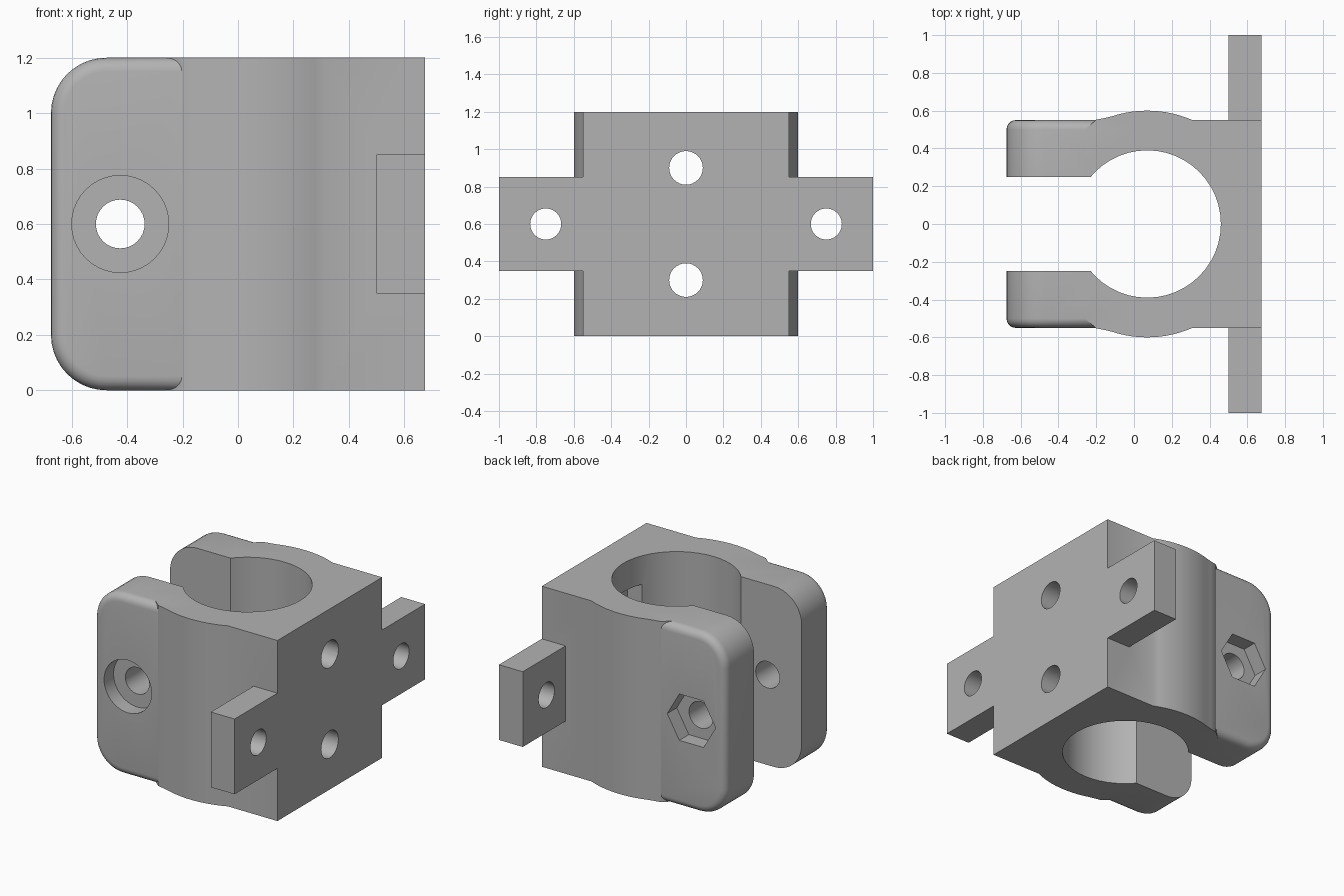
import bpy, bmesh
from math import sin, cos, pi, radians

cube = bpy.data.objects.get("Cube")
if cube:
    bpy.data.objects.remove(cube, do_unlink=True)

grey = bpy.data.materials.new("plain grey")
grey.use_nodes = True
grey.diffuse_color = (0.45, 0.45, 0.45, 1)
grey.node_tree.nodes["Principled BSDF"].inputs["Base Color"].default_value = (0.45, 0.45, 0.45, 1)

HEIGHT = 1.2
BORE_X = 0.07
PLACE = {"x": lambda a, b, t: (t, a, b),
         "y": lambda a, b, t: (a, t, b),
         "z": lambda a, b, t: (a, b, t)}


def prism(name, points, axis, start, end):
    """Extrude a flat outline along an axis."""
    bm = bmesh.new()
    low, high = [[bm.verts.new(PLACE[axis](a, b, t)) for a, b in points] for t in (start, end)]
    bm.faces.new(low)
    bm.faces.new(high)
    n = len(points)
    for i in range(n):
        j = (i + 1) % n
        bm.faces.new((low[i], low[j], high[j], high[i]))
    bmesh.ops.recalc_face_normals(bm, faces=bm.faces)
    mesh = bpy.data.meshes.new(name)
    bm.to_mesh(mesh)
    bm.free()
    mesh.materials.append(grey)
    obj = bpy.data.objects.new(name, mesh)
    bpy.context.collection.objects.link(obj)
    return obj


def arc(a, b, radius, start, end, steps):
    angles = [radians(start + (end - start) * i / steps) for i in range(steps + 1)]
    return [(a + radius * cos(t), b + radius * sin(t)) for t in angles]


def ring(a, b, radius, sides):
    return [(a + radius * cos(2 * pi * i / sides), b + radius * sin(2 * pi * i / sides))
            for i in range(sides)]


def rect(a0, a1, b0, b1):
    return [(a0, b0), (a1, b0), (a1, b1), (a0, b1)]


def combine(target, tool, operation):
    """Apply a boolean and discard the tool object."""
    tool.hide_render = True
    mod = target.modifiers.new("combine", "BOOLEAN")
    mod.operation = operation
    mod.solver = "EXACT"
    mod.object = tool
    bpy.context.view_layer.objects.active = target
    bpy.ops.object.modifier_apply(modifier=mod.name)
    bpy.data.objects.remove(tool, do_unlink=True)


# Clamp body: square back, bulging round the bore
half = [(0.675, 0.55)] + arc(BORE_X, 0, 0.6, 66.4, 108, 12) + [(-0.15, 0.562), (-0.2, 0.552), (-0.26, 0.5)]
body = prism("clamp_body", half + [(x, -y) for x, y in reversed(half)], "z", 0, HEIGHT)

# Ears with rounded corners and a soft outer rim
ear_outline = ([(0, 0), (0, HEIGHT)] + arc(-0.475, HEIGHT - 0.2, 0.2, 90, 180, 10)
               + arc(-0.475, 0.2, 0.2, 180, 270, 10))
for side in (1, -1):
    ear = prism("ear", ear_outline, "y", side * 0.2, side * 0.55)
    bm = bmesh.new()
    bm.from_mesh(ear.data)
    rim = [e for e in bm.edges
           if all(abs(v.co.y) > 0.54 for v in e.verts) and any(v.co.x < -0.01 for v in e.verts)]
    bmesh.ops.bevel(bm, geom=rim, offset=0.05, segments=5, profile=0.5, affect="EDGES")
    bm.to_mesh(ear.data)
    bm.free()
    combine(body, ear, "UNION")

# Mounting tabs
combine(body, prism("mounting_tabs", rect(-1, 1, 0.35, 0.85), "x", 0.5, 0.675), "UNION")

# Slot and bore
combine(body, prism("slot", rect(-1, BORE_X, -0.25, 0.25), "z", -0.1, HEIGHT + 0.1), "DIFFERENCE")
combine(body, prism("bore", ring(BORE_X, 0, 0.39, 48), "z", -0.1, HEIGHT + 0.1), "DIFFERENCE")

# Clamp bolt hole, round head recess in front, hexagonal nut recess behind
combine(body, prism("bolt_hole", ring(-0.425, 0.6, 0.088, 32), "y", -0.8, 0.8), "DIFFERENCE")
combine(body, prism("head_recess", ring(-0.425, 0.6, 0.175, 40), "y", -0.8, -0.45), "DIFFERENCE")
combine(body, prism("nut_recess", ring(-0.425, 0.6, 0.178, 6), "y", 0.45, 0.8), "DIFFERENCE")

# Mounting holes, with nut pockets inside the bore
for z in (0.3, 0.9):
    combine(body, prism("plate_hole", ring(0, z, 0.09, 32), "x", 0.2, 0.8), "DIFFERENCE")
    combine(body, prism("nut_pocket", rect(-0.15, 0.15, z - 0.11, z + 0.11), "x", 0.2, 0.535), "DIFFERENCE")
for y in (-0.75, 0.75):
    combine(body, prism("tab_hole", ring(y, 0.6, 0.083, 32), "x", 0.3, 0.8), "DIFFERENCE")

# Smooth curves, sharp edges
for obj in bpy.context.selected_objects:
    obj.select_set(False)
body.select_set(True)
bpy.context.view_layer.objects.active = body
bpy.ops.object.shade_smooth_by_angle(angle=radians(30))
